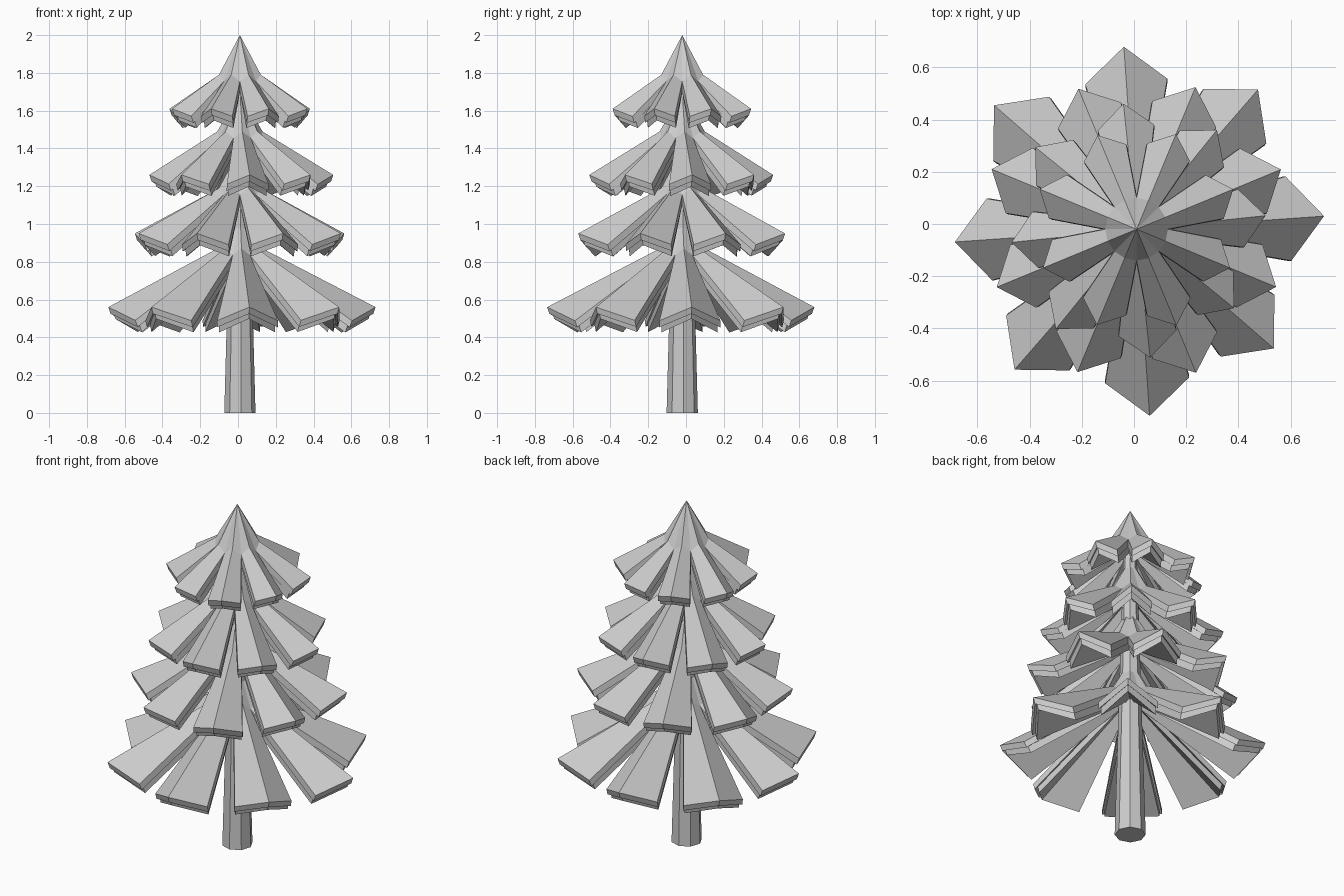
import bpy, bmesh, math
from mathutils import Matrix, Vector

cube = bpy.data.objects.get("Cube")
if cube:
    bpy.data.objects.remove(cube, do_unlink=True)

AXIS = Vector((0.01, -0.02, 0))
SIDES = 8
STEP = math.tau / SIDES
RING = 0.12

grey = bpy.data.materials.new("plain_grey")
grey.use_nodes = True
colour = (0.6, 0.6, 0.6, 1)
grey.diffuse_color = colour
grey.node_tree.nodes["Principled BSDF"].inputs["Base Color"].default_value = colour


def finish(name, bm):
    bmesh.ops.recalc_face_normals(bm, faces=bm.faces[:])
    mesh = bpy.data.meshes.new(name)
    bm.to_mesh(mesh)
    bm.free()
    mesh.materials.append(grey)
    obj = bpy.data.objects.new(name, mesh)
    obj.location = AXIS
    bpy.context.collection.objects.link(obj)
    return obj


def folded_slab(bm, outline, drop, turn):
    """Solid from half an outline (valley, corner) plus ridge (inner, tip)."""
    inner, tip, corner, valley = [Vector(p) for p in outline]
    flip = Vector((1, -1, 1))
    top = [inner, valley, corner, tip, corner * flip, valley * flip]
    rows = []
    for shift in (Vector((0, 0, 0)), Vector(drop)):
        rows.append([bm.verts.new(turn @ (p + shift)) for p in top])
    for row in rows:
        bm.faces.new((row[0], row[1], row[2], row[3]))
        bm.faces.new((row[0], row[3], row[4], row[5]))
    for i in range(6):
        j = (i + 1) % 6
        bm.faces.new((rows[0][i], rows[0][j], rows[1][j], rows[1][i]))


def branch(bm, reach, tip_z, ring_z, angle):
    turn = Matrix.Rotation(angle, 4, 'Z')
    half = STEP / 2
    valley = (RING * math.cos(half), RING * math.sin(half), ring_z - 0.035)
    corner = (reach * 0.81, reach * 0.225, tip_z - 0.1 * reach)
    # upper layer
    folded_slab(bm, [(RING, 0, ring_z), (reach, 0, tip_z), corner, valley],
                (-0.012, 0, -0.035), turn)
    # recessed lower layer, reaching in to the trunk
    folded_slab(bm, [(0.05, 0, ring_z - 0.01), (reach - 0.025, 0, tip_z - 0.022),
                     (corner[0] - 0.022, corner[1] * 0.92, corner[2] - 0.022),
                     (0.05, 0.02, ring_z - 0.03)],
                (-0.012, 0, -0.04), turn)


def hub(bm, ring_z, apex_z, offset):
    """Pointed cap whose rim meets the branch ridges and valleys."""
    rim = []
    for i in range(SIDES * 2):
        a = offset + i * STEP / 2
        z = ring_z - (0.035 if i % 2 else 0)
        rim.append(bm.verts.new((RING * math.cos(a), RING * math.sin(a), z)))
    apex = bm.verts.new((0, 0, apex_z))
    base = bm.verts.new((0, 0, ring_z - 0.06))
    for i, v in enumerate(rim):
        w = rim[(i + 1) % len(rim)]
        bm.faces.new((v, w, apex))
        bm.faces.new((w, v, base))


# trunk
bm = bmesh.new()
bmesh.ops.create_cone(bm, cap_ends=True, segments=SIDES, radius1=0.083,
                      radius2=0.035, depth=1.76,
                      matrix=Matrix.Translation((0, 0, 0.88))
                      @ Matrix.Rotation(STEP * 0.1, 4, 'Z'))
finish("trunk", bm)

# tiers: name, reach, tip height, ring height, apex height, turn in degrees
TIERS = [
    ("bottom_branches", 0.71, 0.56, 0.87, 1.08, 4),
    ("lower_branches", 0.59, 0.95, 1.19, 1.40, 22.5),
    ("upper_branches", 0.49, 1.26, 1.49, 1.70, 6),
    ("top_branches", 0.395, 1.61, 1.79, 2.0, 22.5),
]
for name, reach, tip_z, ring_z, apex_z, degrees in TIERS:
    bm = bmesh.new()
    offset = math.radians(degrees)
    hub(bm, ring_z, apex_z, offset)
    for k in range(SIDES):
        # slight natural variation in length
        length = reach * (1 + 0.02 * math.sin(k * 2.4 + 0.8))
        branch(bm, length, tip_z, ring_z, offset + k * STEP)
    finish(name, bm)
